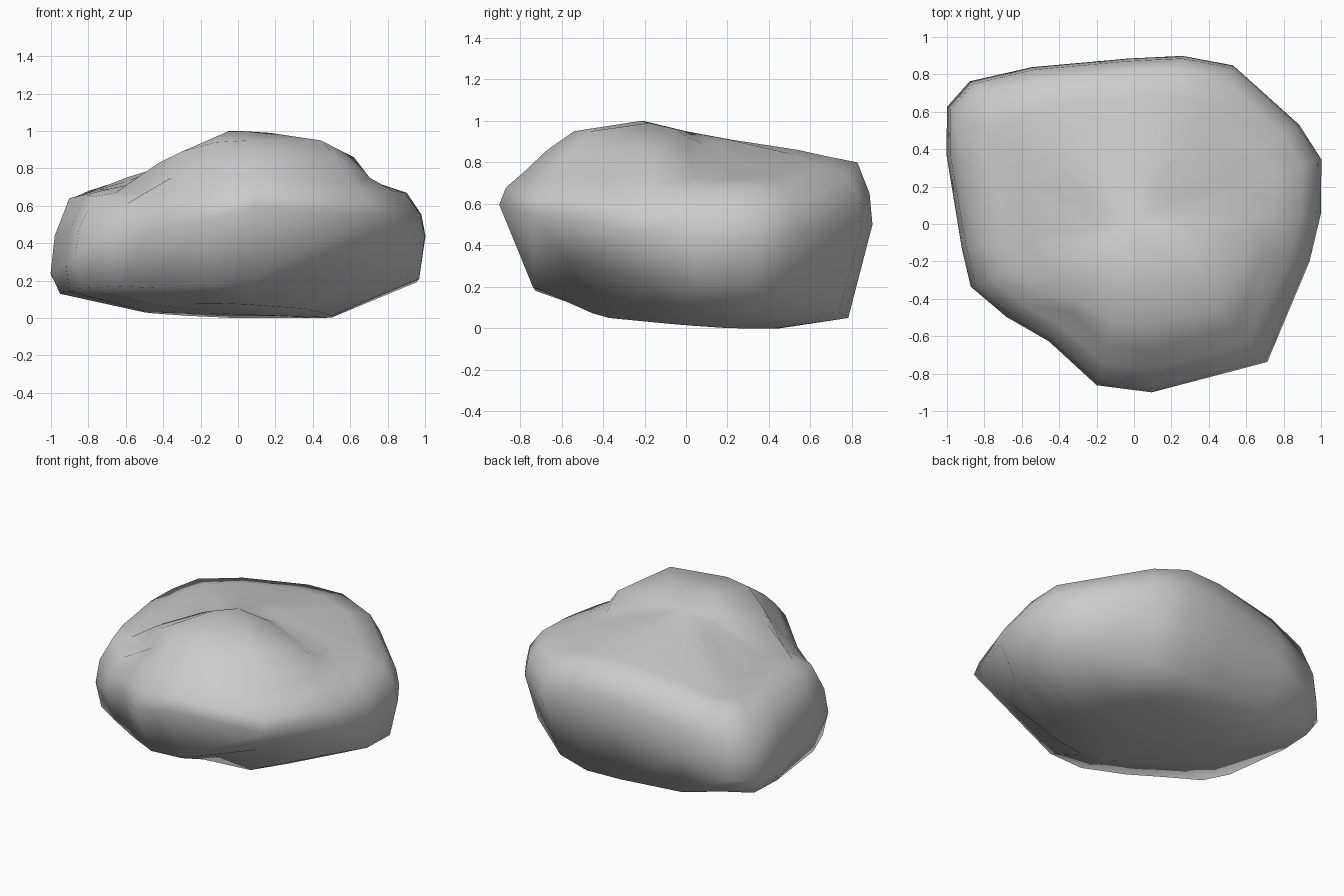
import bpy, bmesh
from math import sin, cos, radians

if "Cube" in bpy.data.objects:
    bpy.data.objects.remove(bpy.data.objects["Cube"])

# Plan outline: angle (degrees) and radius around the boulder
ANG = [3, 19, 31, 58, 74, 92, 123, 139, 148, 160, 188, 201, 216, 234, 257, 276, 314, 348]
RAD = [1.0, 1.06, 1.03, 1.0, .935, .885, 1.0, 1.163, 1.18, 1.066, .93, .935, .844, .775,
       .885, .905, 1.026, .96]
# Lower rim: share of the outline radius, and height
LOW_F = [.97, .95, .92, .87, .87, .87, .88, .89, .94, .95, .98, .96, .93, .92, .84, .82, .77, .9]
LOW_Z = [.21, .19, .15, .08, .05, .05, .07, .13, .13, .13, .14, .16, .17, .16, .18, .2, .32, .22]
# Heights of the shoulder, the upper slope and the crown
SHOULDER = [.67, .67, .67, .74, .8, .8, .74, .68, .63, .64, .66, .65, .61, .67, .75, .76, .72, .68]
SLOPE = [.77, .77, .78, .84, .86, .86, .82, .77, .75, .73, .72, .69, .83, .89, .94, .95, .95, .86]
CROWN = [.92, .89, .89, .91, .91, .91, .88, .87, .86, .86, .87, .9, .93, .96, 1.0, 1.0, .99, .96]
# Lower widest line at the back left corner
WIDE = {6: .38, 7: .27, 8: .23, 9: .24, 14: .52}
# The front lump reaches further out at these loop points, then drops off
LUMP_F = {12: .62, 13: .66, 16: .62, 17: .66}
DROP = {12: -.06, 13: -.02, 16: .02, 17: -.02}

bm = bmesh.new()


def ring(share, height):
    """One closed loop around the boulder; share and height are functions of index and angle."""
    loop = []
    for i, (deg, r) in enumerate(zip(ANG, RAD)):
        a = radians(deg)
        f = share(i, a)
        loop.append(bm.verts.new((f * r * cos(a), f * r * sin(a), height(i, a))))
    return loop


def wide_z(i, a):
    """Height of the widest line: higher at the front, lower on the left."""
    return WIDE.get(i, .45 + .08 * cos(a) - .05 * sin(a) - .09 * cos(2 * a))


def shoulder_f(a):
    """The shoulder is fuller at the back."""
    return .89 + .03 * sin(a)


rings = [
    # underside and lower rim
    ring(lambda i, a: .5, lambda i, a: max(0, .035 - .04 * sin(a) - .02 * cos(a))),
    ring(lambda i, a: LOW_F[i], lambda i, a: LOW_Z[i]),
    # side wall: widest line, rounding, shoulder
    ring(lambda i, a: 1.0, wide_z),
    ring(lambda i, a: .975 + .01 * sin(a), lambda i, a: .5 * (wide_z(i, a) + SHOULDER[i])),
    ring(lambda i, a: shoulder_f(a), lambda i, a: SHOULDER[i]),
    # top: foot of the lump, upper slope, crown
    ring(lambda i, a: .75, lambda i, a: .5 * (SLOPE[i] + SHOULDER[i]) + DROP.get(i, 0)),
    ring(lambda i, a: LUMP_F.get(i, .6), lambda i, a: SLOPE[i]),
    ring(lambda i, a: .24, lambda i, a: CROWN[i]),
]

# Skin between the loops, then close underside and top
n = len(ANG)
for lo, hi in zip(rings, rings[1:]):
    for i in range(n):
        j = (i + 1) % n
        bm.faces.new((lo[i], lo[j], hi[j], hi[i]))
base = bm.verts.new((0, 0, .02))
peak = bm.verts.new((0, 0, .95))
for i in range(n):
    j = (i + 1) % n
    bm.faces.new((base, rings[0][j], rings[0][i]))
    bm.faces.new((peak, rings[-1][i], rings[-1][j]))

bmesh.ops.recalc_face_normals(bm, faces=bm.faces)
for f in bm.faces:
    f.smooth = True
mesh = bpy.data.meshes.new("boulder")
bm.to_mesh(mesh)
bm.free()
boulder = bpy.data.objects.new("boulder", mesh)
bpy.context.collection.objects.link(boulder)
